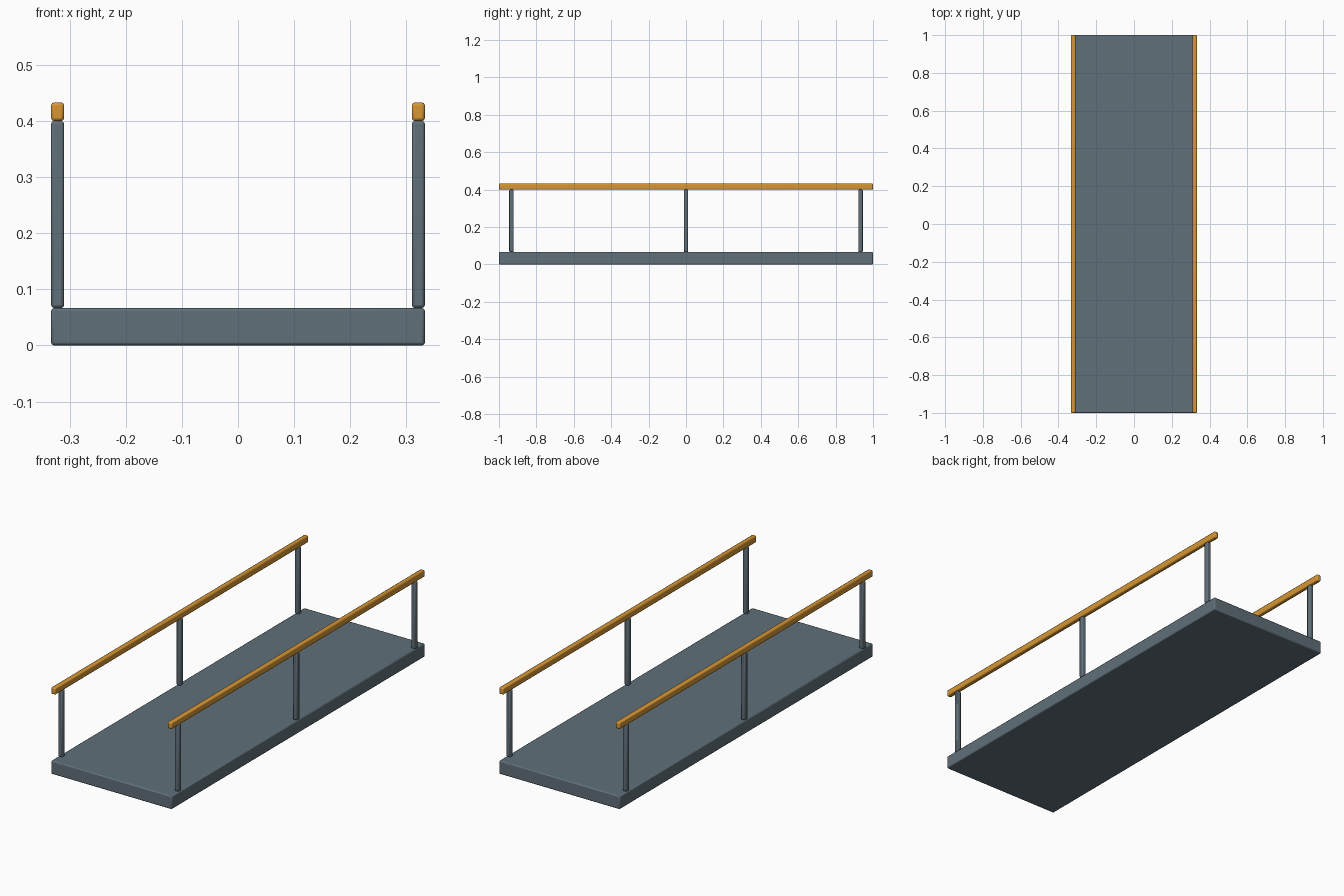
import bpy
import math

if "Cube" in bpy.data.objects:
    bpy.data.objects.remove(bpy.data.objects["Cube"])


def material(name, color):
    mat = bpy.data.materials.new(name)
    mat.diffuse_color = color
    mat.use_nodes = True
    mat.node_tree.nodes["Principled BSDF"].inputs["Base Color"].default_value = mat.diffuse_color
    return mat


steel = material("slate_paint", (0.115, 0.16, 0.19, 1))
amber = material("amber_paint", (0.68, 0.31, 0.035, 1))


def box(name, size, center, mat, bevel=0.0055):
    """Box with softly rounded edges."""
    bpy.ops.mesh.primitive_cube_add(size=1, location=center)
    obj = bpy.context.object
    obj.name = name
    obj.scale = size
    bpy.ops.object.transform_apply(location=False, rotation=False, scale=True)
    mod = obj.modifiers.new("rounded_edges", 'BEVEL')
    mod.width = bevel
    mod.segments = 2
    obj.data.materials.append(mat)
    bpy.ops.object.shade_smooth_by_angle(angle=math.radians(30))
    return obj


LENGTH, WIDTH = 2.0, 0.6667
DECK_TOP, POST_TOP, RAIL_TOP = 0.0667, 0.4, 0.4333
THICK = 0.0235

# Walkway deck
box("deck", (WIDTH, LENGTH, DECK_TOP), (0, 0, DECK_TOP / 2), steel)

# Posts and handrail on each side
for side, sign in (("left", -1), ("right", 1)):
    x = sign * (WIDTH - THICK) / 2
    for place, y in (("front", -0.9333), ("middle", 0), ("back", 0.9333)):
        box(f"{side}_{place}_post", (THICK, THICK, POST_TOP - DECK_TOP),
            (x, y, (POST_TOP + DECK_TOP) / 2), steel)
    box(f"{side}_handrail", (THICK, LENGTH, RAIL_TOP - POST_TOP),
        (x, 0, (RAIL_TOP + POST_TOP) / 2), amber)
